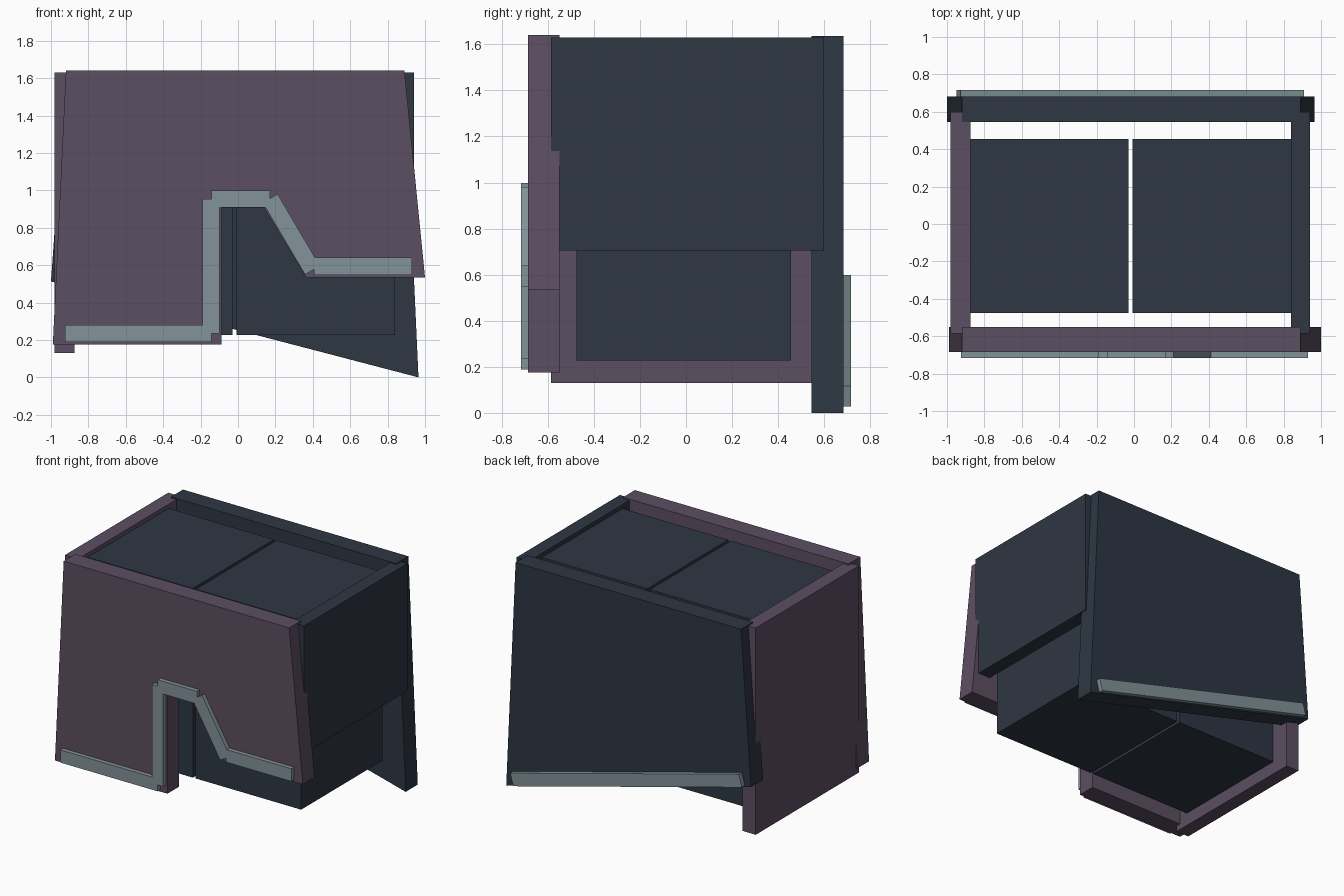
import bpy, bmesh, math
from mathutils import Vector

if "Cube" in bpy.data.objects:
    bpy.data.objects.remove(bpy.data.objects["Cube"])


def material(name, rgb):
    m = bpy.data.materials.new(name)
    lin = [((c / 255 + 0.055) / 1.055) ** 2.4 for c in rgb]
    m.diffuse_color = (*lin, 1)
    m.use_nodes = True
    m.node_tree.nodes["Principled BSDF"].inputs["Base Color"].default_value = m.diffuse_color
    return m


PURPLE = material("dusty purple", (92, 78, 98))
DARK = material("dark slate", (46, 55, 67))
GREY = material("blue grey trim", (130, 146, 152))


def prism(name, pts, y0, y1, mat):
    """Extrude an x-z outline from y0 to y1."""
    bm = bmesh.new()
    face = bm.faces.new([bm.verts.new((x, y0, z)) for x, z in pts])
    ext = bmesh.ops.extrude_face_region(bm, geom=[face])["geom"]
    bmesh.ops.translate(bm, vec=(0, y1 - y0, 0),
                        verts=[v for v in ext if isinstance(v, bmesh.types.BMVert)])
    bmesh.ops.recalc_face_normals(bm, faces=bm.faces)
    mesh = bpy.data.meshes.new(name)
    bm.to_mesh(mesh)
    bm.free()
    mesh.materials.append(mat)
    ob = bpy.data.objects.new(name, mesh)
    bpy.context.collection.objects.link(ob)
    return ob


def box(name, x0, x1, y0, y1, z0, z1, mat):
    return prism(name, [(x0, z0), (x1, z0), (x1, z1), (x0, z1)], y0, y1, mat)


def strip(name, a, b, y0, y1, width=0.092):
    """Straight trim bar between two x-z points."""
    a, b = Vector(a), Vector(b)
    d = (b - a).normalized()
    n = Vector((-d.y, d.x)) * width / 2
    prism(name, [tuple(p) for p in (a + n, a - n, b - n, b + n)], y0, y1, GREY)


# Front panel with stepped lower edge
prism("front_panel", [(-0.92, 1.64), (-0.99, 0.175), (-0.087, 0.175), (-0.087, 0.905),
                      (0.14, 0.905), (0.365, 0.533), (1.0, 0.533), (0.89, 1.64)],
      -0.685, -0.55, PURPLE)

# Back panel with slanted lower edge
prism("back_panel", [(-0.92, 1.637), (-1.0, 0.513), (0.965, 0.0), (0.89, 1.637)],
      0.545, 0.683, DARK)

# Side panels
box("left_panel", -0.98, -0.875, -0.585, 0.60, 0.13, 1.63, PURPLE)
box("right_panel", 0.84, 0.94, -0.585, 0.60, 0.705, 1.63, DARK)

# Inner blocks
box("inner_block_left", -0.875, -0.03, -0.475, 0.455, 0.227, 1.60, DARK)
box("inner_block_right", -0.007, 0.84, -0.475, 0.455, 0.227, 1.60, DARK)

# Trim bars following the lower edges
front_bars = [((-0.925, 0.235), (-0.143, 0.235)), ((-0.145, 0.235), (-0.145, 0.953)),
              ((-0.143, 0.953), (0.172, 0.953)), ((0.172, 0.957), (0.398, 0.573)),
              ((0.407, 0.594), (0.93, 0.594))]
for i, (a, b) in enumerate(front_bars):
    strip(f"front_trim_{i + 1}", a, b, -0.716, -0.68)
strip("back_trim", (-0.938, 0.555), (0.898, 0.072), 0.678, 0.716)
